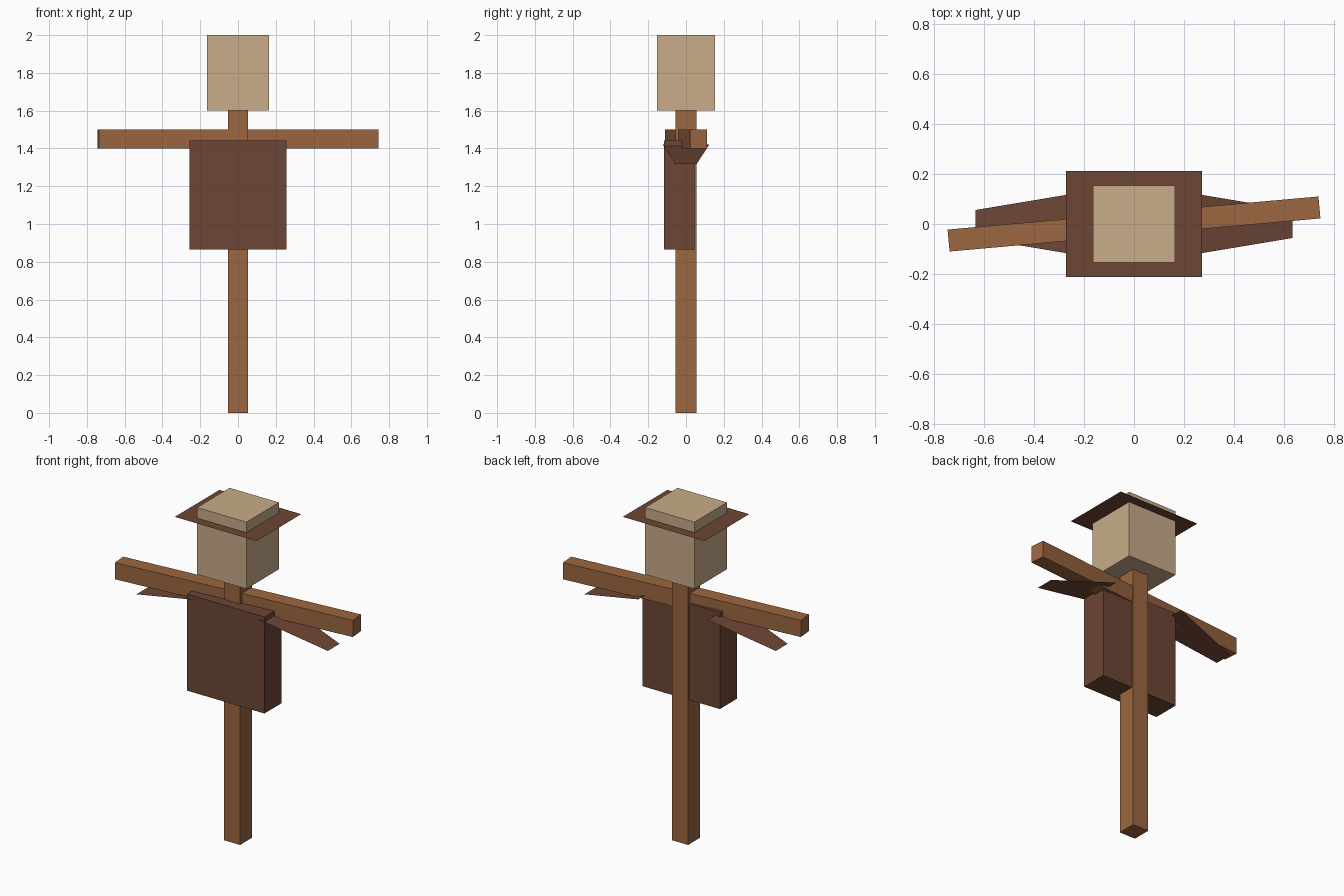
import bpy, bmesh, math

if "Cube" in bpy.data.objects:
    bpy.data.objects.remove(bpy.data.objects["Cube"])


def material(name, rgb):
    m = bpy.data.materials.new(name)
    m.diffuse_color = (*rgb, 1)
    m.use_nodes = True
    m.node_tree.nodes["Principled BSDF"].inputs["Base Color"].default_value = m.diffuse_color
    return m


WOOD = material("wood", (0.33, 0.135, 0.052))
CLOTH = material("dark_brown_cloth", (0.153, 0.061, 0.036))
SACK = material("sackcloth", (0.58, 0.413, 0.248))


def add_object(name, bm, mat):
    mesh = bpy.data.meshes.new(name)
    bm.to_mesh(mesh)
    bm.free()
    mesh.materials.append(mat)
    ob = bpy.data.objects.new(name, mesh)
    bpy.context.collection.objects.link(ob)
    return ob


def box(name, size, centre, mat, turn=0):
    bm = bmesh.new()
    bmesh.ops.create_cube(bm, size=1)
    bmesh.ops.scale(bm, vec=size, verts=bm.verts)
    ob = add_object(name, bm, mat)
    ob.location = centre
    ob.rotation_euler.z = math.radians(turn)
    return ob


def sheet(name, points, mat):
    bm = bmesh.new()
    bm.faces.new([bm.verts.new(p) for p in points])
    return add_object(name, bm, mat)


# Wooden frame: upright pole and slightly twisted crossbar
box("pole", (0.106, 0.112, 1.62), (0, 0, 0.81), WOOD)
box("crossbar", (1.488, 0.088, 0.1), (0, 0, 1.45), WOOD, turn=5.1)

# Coat body, hung towards the front of the pole
box("coat", (0.512, 0.161, 0.578), (0, -0.035, 1.153), CLOTH)

# Sack head
box("head", (0.327, 0.308, 0.4), (0, 0, 1.8), SACK)

# Flat hat brim
sheet("hat_brim", [(-0.271, -0.211, 1.937), (0.271, -0.211, 1.937),
                   (0.271, 0.211, 1.937), (-0.271, 0.211, 1.937)], CLOTH)

# Drooping tapered sleeves, mirrored left and right
for side, s in (("right", 1), ("left", -1)):
    pts = [(0.23 * s, -0.123, 1.42), (0.634 * s, -0.056, 1.317),
           (0.634 * s, 0.056, 1.317), (0.23 * s, 0.123, 1.42)]
    sheet("sleeve_" + side, pts[::s], CLOTH)
